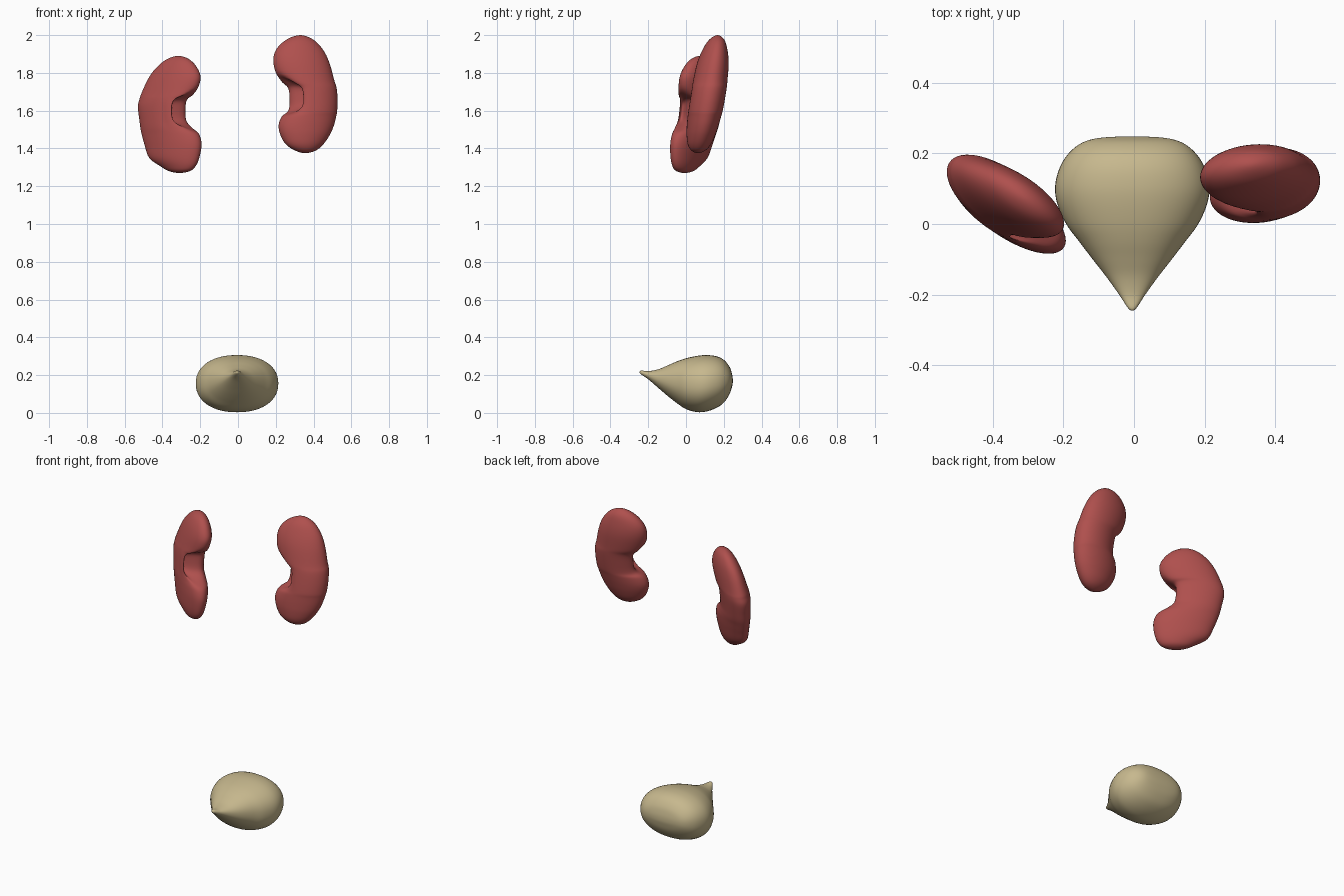
import bpy, bmesh, math

if "Cube" in bpy.data.objects:
    bpy.data.objects.remove(bpy.data.objects["Cube"])


def material(name, rgb):
    m = bpy.data.materials.new(name)
    m.diffuse_color = (*rgb, 1)
    m.use_nodes = True
    m.node_tree.nodes["Principled BSDF"].inputs["Base Color"].default_value = m.diffuse_color
    return m


def smooth_rows(rows, steps=5):
    """Catmull-Rom through (station, low, high, half_thickness); ends are mirrored so poles stay round."""
    flip = lambda r: (r[0], r[2], r[1], -r[3])
    p = [flip(rows[1])] + rows + [flip(rows[-2])]
    out = []
    for i in range(1, len(p) - 2):
        for k in range(steps):
            t = k / steps
            out.append([0.5 * (2 * b + (c - a) * t + (2 * a - 5 * b + 4 * c - d) * t * t
                               + (3 * b - a - 3 * c + d) * t ** 3)
                        for a, b, c, d in zip(*p[i - 1:i + 3])])
    return out[1:], rows[0], rows[-1]


def loft(name, rows, place, mat, power=2.0, n=56):
    """Skin superelliptic slices; place(station, u, v, angle) gives the 3D point."""
    mid, first, last = smooth_rows(rows)
    bm = bmesh.new()
    rings = []
    for s, lo, hi, th in mid:
        ring = []
        for k in range(n):
            a = 2 * math.pi * k / n
            c, d = math.cos(a), math.sin(a)
            c = math.copysign(abs(c) ** (2 / power), c)
            d = math.copysign(abs(d) ** (2 / power), d)
            ring.append(bm.verts.new(place(s, (lo + hi) / 2 - c * (hi - lo) / 2, d * th, a)))
        rings.append(ring)
    for r0, r1 in zip(rings, rings[1:]):
        for k in range(n):
            bm.faces.new((r0[k], r0[(k + 1) % n], r1[(k + 1) % n], r1[k]))
    for ring, r in ((rings[0], first), (rings[-1], last)):
        pole = bm.verts.new(place(r[0], (r[1] + r[2]) / 2, 0, math.pi))
        for k in range(n):
            bm.faces.new((ring[k], ring[(k + 1) % n], pole))
    bmesh.ops.recalc_face_normals(bm, faces=bm.faces)
    me = bpy.data.meshes.new(name)
    bm.to_mesh(me)
    bm.free()
    me.polygons.foreach_set("use_smooth", [True] * len(me.polygons))
    me.materials.append(mat)
    ob = bpy.data.objects.new(name, me)
    bpy.context.collection.objects.link(ob)
    return ob


def kidney(name, side, rows, hilum_z, y_mid, lean, slope):
    """Slices stacked in z; hollow hilum on the medial side, opening towards the front."""
    def place(z, u, v, a):
        a = (a + math.pi) % (2 * math.pi) - math.pi      # 0 = medial, positive = front
        h = math.exp(-((z - hilum_z) / 0.085) ** 4)
        lip = 0.045 / (1 + math.exp(-(a - 0.25) * 8)) * max(0, math.cos(a))
        pit = 0.075 * math.exp(-((a - 0.3) / 0.42) ** 2)
        y = y_mid + lean * (z - hilum_z) + slope * (u - 0.36) - v
        return (side * (u + h * (lip + pit)), y, z)
    return loft(name, rows, place, red)


red = material("kidney_red", (0.43, 0.08, 0.075))
tan = material("bladder_tan", (0.57, 0.48, 0.27))

# kidneys: (z, medial x, lateral x, half thickness)
kidney("right_kidney", -1, [
    (1.27, .31, .31, 0), (1.28, .255, .365, .035), (1.305, .225, .41, .055),
    (1.35, .205, .47, .072), (1.42, .193, .495, .083), (1.475, .205, .51, .088),
    (1.51, .235, .517, .09), (1.55, .26, .522, .09), (1.62, .262, .53, .092),
    (1.66, .255, .522, .092), (1.69, .225, .512, .09), (1.77, .198, .475, .08),
    (1.83, .218, .43, .064), (1.873, .26, .375, .038), (1.89, .315, .315, 0)],
    1.60, 0.06, 0.13, 0.5)
kidney("left_kidney", 1, [
    (1.375, .355, .355, 0), (1.388, .305, .41, .035), (1.42, .255, .45, .06),
    (1.47, .225, .485, .075), (1.52, .215, .507, .083), (1.57, .23, .52, .088),
    (1.60, .255, .525, .09), (1.66, .258, .527, .091), (1.72, .25, .522, .091),
    (1.76, .215, .51, .09), (1.85, .188, .485, .083), (1.92, .2, .452, .066),
    (1.975, .255, .4, .04), (2.0, .33, .33, 0)],
    1.68, 0.115, 0.17, 0.08)

# bladder: slices along y (y, bottom z, top z, half width)
loft("bladder", [
    (-.245, .215, .215, 0), (-.238, .204, .224, .012), (-.2, .178, .221, .037),
    (-.15, .135, .23, .073), (-.1, .092, .25, .112), (-.05, .053, .272, .15),
    (0, .02, .289, .187), (.06, .004, .302, .213), (.11, .008, .306, .218),
    (.16, .026, .3, .205), (.2, .054, .281, .18), (.23, .098, .245, .142),
    (.244, .14, .205, .09), (.248, .17, .17, 0)],
    lambda s, u, v, a: (v - 0.005, s, u), tan, power=2.2)
